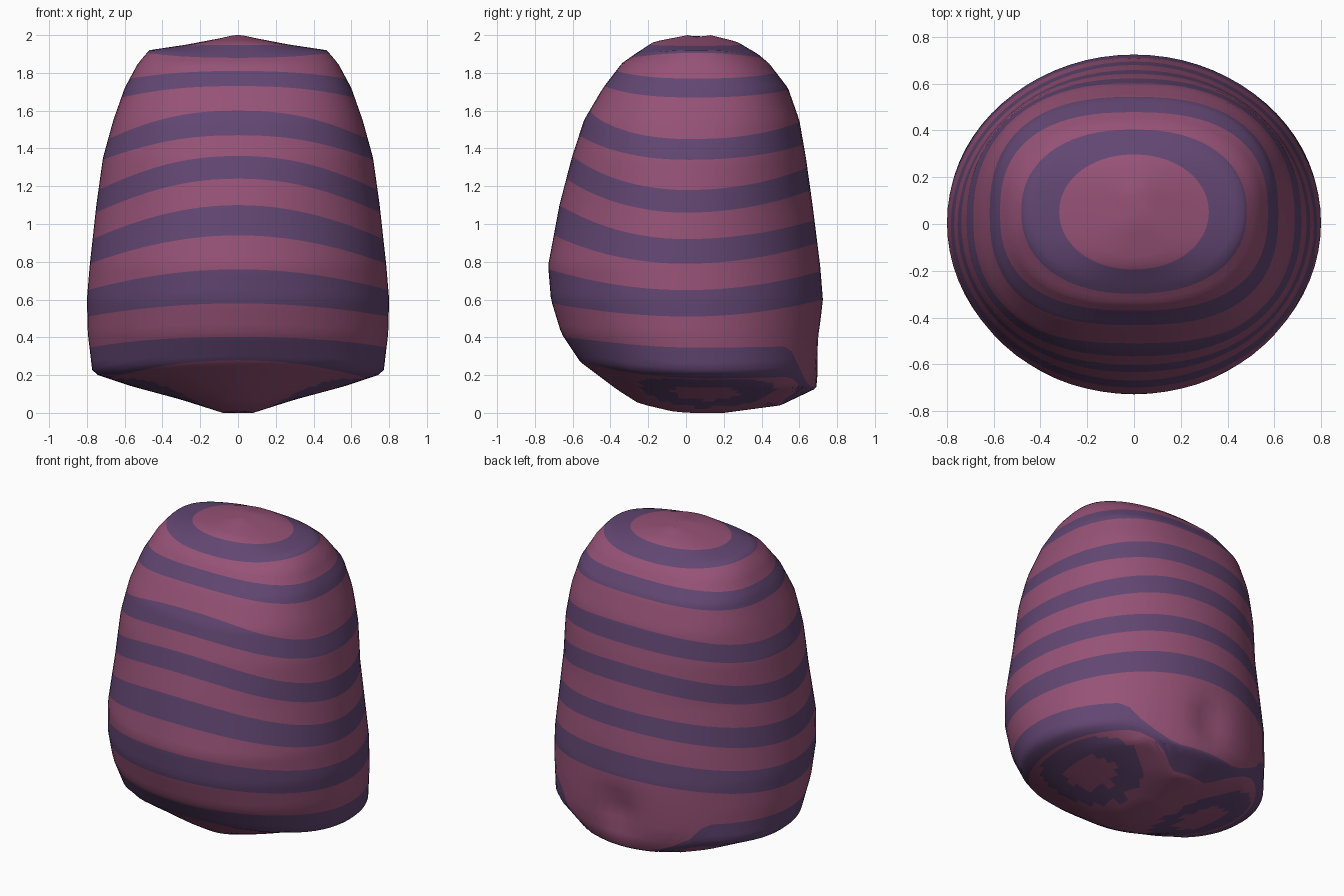
import bpy, bmesh, math

if "Cube" in bpy.data.objects:
    bpy.data.objects.remove(bpy.data.objects["Cube"])

SEG = 72

# Body sections: key, half width, front y, back y, z at front/side/back, squareness
ROWS = [
    (0.00, 0.08, -0.08, 0.20, 0.01, 0.00, 0.00, 2.0),
    (0.05, 0.30, -0.25, 0.50, 0.05, 0.07, 0.04, 2.0),
    (0.12, 0.56, -0.36, 0.69, 0.12, 0.14, 0.13, 2.0),
    (0.25, 0.77, -0.56, 0.71, 0.27, 0.21, 0.24, 2.0),
    (0.42, 0.795, -0.66, 0.72, 0.42, 0.42, 0.42, 2.0),
    (0.60, 0.80, -0.715, 0.725, 0.60, 0.60, 0.60, 2.0),
    (0.78, 0.785, -0.73, 0.71, 0.78, 0.78, 0.78, 2.0),
    (1.10, 0.75, -0.67, 0.67, 1.10, 1.10, 1.10, 2.0),
    (1.35, 0.715, -0.605, 0.635, 1.35, 1.35, 1.35, 2.2),
    (1.55, 0.66, -0.54, 0.60, 1.55, 1.55, 1.55, 2.4),
    (1.72, 0.60, -0.44, 0.54, 1.72, 1.72, 1.72, 2.5),
    (1.85, 0.53, -0.34, 0.44, 1.85, 1.85, 1.85, 2.4),
    (1.90, 0.47, -0.27, 0.38, 1.90, 1.92, 1.90, 2.2),
    (1.96, 0.27, -0.17, 0.27, 1.965, 1.95, 1.965, 2.0),
    (2.00, 0.06, 0.01, 0.13, 2.00, 1.99, 2.00, 2.0),
]

# Stripe edges, bottom to top: key at front, side, back (dark and light alternate)
EDGES = [
    (0.00, 0.00, 0.00), (0.26, 0.20, 0.06), (0.40, 0.36, 0.13),
    (0.58, 0.51, 0.60), (0.76, 0.65, 0.75), (0.94, 0.79, 0.90),
    (1.10, 0.92, 1.02), (1.24, 1.06, 1.18), (1.36, 1.18, 1.30),
    (1.47, 1.34, 1.42), (1.60, 1.45, 1.54), (1.73, 1.67, 1.71),
    (1.81, 1.77, 1.80), (1.88, 1.89, 1.88), (1.945, 1.945, 1.945),
    (2.00, 2.00, 2.00),
]


def blend(f, s, b, a, narrow=False):
    """Blend front / side / back values round the body; a = 0 is the front."""
    c = math.cos(a)
    if c >= 0:
        return s + (f - s) * c * c
    if narrow:  # dip under the tail patch only
        t = min(1, max(0, (-c - 0.72) / 0.23))
        return s + (b - s) * t * t * (3 - 2 * t)
    return s + (b - s) * c * c


def section(key):
    for r0, r1 in zip(ROWS, ROWS[1:]):
        if key <= r1[0]:
            break
    t = min(1, max(0, (key - r0[0]) / (r1[0] - r0[0])))
    return [p + (q - p) * t for p, q in zip(r0, r1)]


def point(key, a):
    _, hx, yf, yb, zf, zs, zb, n = section(key)
    s, c = math.sin(a), math.cos(a)
    x = hx * math.copysign(abs(s) ** (2 / n), s)
    y = (yf + yb) / 2 - (yb - yf) / 2 * math.copysign(abs(c) ** (2 / n), c)
    z = blend(zf, zs, zb, a)
    if y > 0.3:  # shallow pucker where the tail joins
        y -= 0.05 * math.exp(-(x * x + (z - 0.36) ** 2) / 0.012)
    return x, y, z


def material(name, rgb):
    m = bpy.data.materials.new(name)
    m.diffuse_color = (*rgb, 1)
    m.use_nodes = True
    m.node_tree.nodes["Principled BSDF"].inputs["Base Color"].default_value = m.diffuse_color
    return m


# Striped body: rings follow the stripe edges
bm = bmesh.new()
angles = [2 * math.pi * i / SEG for i in range(SEG)]
rings, bands = [], []
for k in range(len(EDGES) - 1):
    steps = 14 if k == 0 else 5
    for j in range(steps):
        t = j / steps
        ring = []
        for a in angles:
            lo = blend(*EDGES[k], a, k in (1, 2))
            hi = blend(*EDGES[k + 1], a, k + 1 in (1, 2))
            ring.append(bm.verts.new(point(lo + (hi - lo) * t, a)))
        rings.append(ring)
        bands.append(k)
rings.append([bm.verts.new(point(2.0, a)) for a in angles])

for r, (lower, upper) in enumerate(zip(rings, rings[1:])):
    for i in range(SEG):
        j = (i + 1) % SEG
        f = bm.faces.new((lower[i], lower[j], upper[j], upper[i]))
        f.smooth = True
        f.material_index = bands[r] % 2
        # Dark rings round the leg joints on the underside
        if bands[r] == 0:
            p = f.calc_center_median()
            d = math.hypot((abs(p.x) - 0.42) / 0.25, (p.y - 0.11) / 0.36)
            f.material_index = 1 if 0.5 < d < 1 else 0

# Closed top and bottom
bm.faces.new(rings[-1]).smooth = True
bm.faces.new(list(reversed(rings[0]))).smooth = True
bmesh.ops.recalc_face_normals(bm, faces=bm.faces[:])

mesh = bpy.data.meshes.new("striped_body")
bm.to_mesh(mesh)
bm.free()
mesh.materials.append(material("dusty pink", (0.305, 0.084, 0.181)))
mesh.materials.append(material("muted purple", (0.122, 0.061, 0.168)))
body = bpy.data.objects.new("striped_body", mesh)
bpy.context.collection.objects.link(body)
